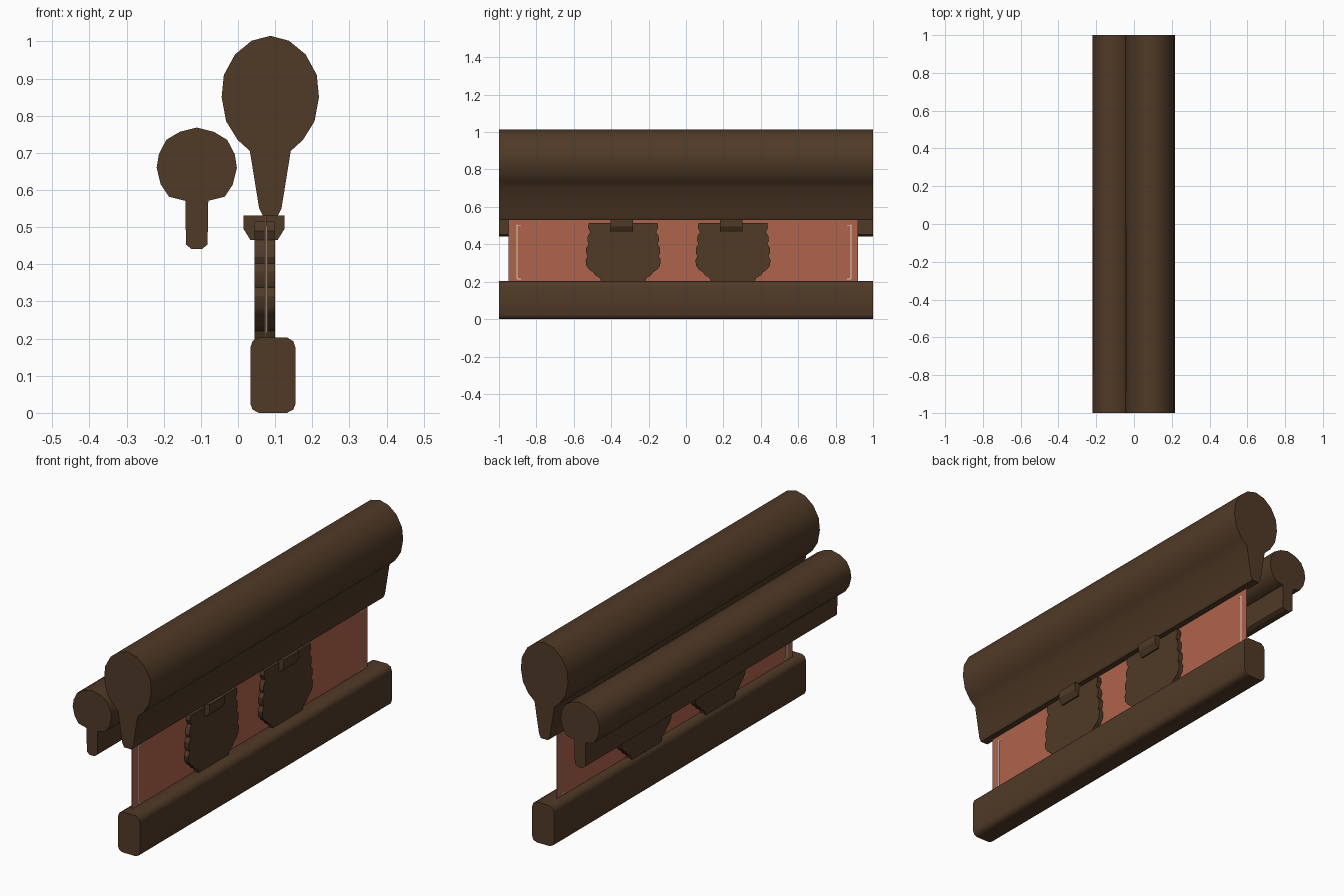
import bpy, bmesh, math

if "Cube" in bpy.data.objects:
    bpy.data.objects.remove(bpy.data.objects["Cube"])


def material(name, rgb):
    m = bpy.data.materials.new(name)
    m.diffuse_color = (*rgb, 1)
    m.use_nodes = True
    m.node_tree.nodes["Principled BSDF"].inputs["Base Color"].default_value = m.diffuse_color
    return m


WOOD = material("dark_wood", (0.080, 0.042, 0.020))
PANEL = material("terracotta", (0.43, 0.125, 0.07))
PALE = material("pale_trim", (0.80, 0.66, 0.55))


def finish(name, bm, mat, smooth=None):
    bmesh.ops.recalc_face_normals(bm, faces=bm.faces)
    me = bpy.data.meshes.new(name)
    bm.to_mesh(me)
    bm.free()
    me.materials.append(mat)
    ob = bpy.data.objects.new(name, me)
    bpy.context.collection.objects.link(ob)
    if smooth:
        bpy.ops.object.select_all(action='DESELECT')
        ob.select_set(True)
        bpy.context.view_layer.objects.active = ob
        bpy.ops.object.shade_smooth_by_angle(angle=math.radians(smooth))
    return ob


def extrude(name, points, axis, a, b, mat, smooth=None):
    """Extrude a profile (u, z) along 'y' (u is x) or along 'x' (u is y)."""
    bm = bmesh.new()
    def place(u, z, t):
        return (u, t, z) if axis == 'y' else (t, u, z)
    face = bm.faces.new([bm.verts.new(place(u, z, a)) for u, z in points])
    ext = bmesh.ops.extrude_face_region(bm, geom=[face])
    d = place(0, 0, b - a)
    bmesh.ops.translate(bm, vec=d, verts=[v for v in ext["geom"] if isinstance(v, bmesh.types.BMVert)])
    return finish(name, bm, mat, smooth)


def box(name, lo, hi, mat):
    pts = [(lo[1], lo[2]), (hi[1], lo[2]), (hi[1], hi[2]), (lo[1], hi[2])]
    return extrude(name, pts, 'x', lo[0], hi[0], mat)


def mirrored(half, centre):
    """Close a half outline of (offset, z) around a centre line."""
    right = [(centre + u, z) for u, z in half]
    left = [(centre - u, z) for u, z in reversed(half) if u > 1e-6]
    return right + left


# Main handrail: large oval head on a tapering stem
main_half = [(0, 1.015), (0.05, 1.002), (0.095, 0.965), (0.125, 0.91), (0.131, 0.85),
             (0.119, 0.785), (0.088, 0.735), (0.055, 0.705), (0.030, 0.55), (0.020, 0.53)]
extrude("main_handrail", mirrored(main_half, 0.087), 'y', -1, 1, WOOD, 45)

# Lower side handrail: smaller round head on a straight stem
side_half = [(0, 0.768), (0.045, 0.757), (0.082, 0.735), (0.102, 0.697), (0.108, 0.66),
             (0.097, 0.615), (0.075, 0.582), (0.031, 0.571), (0.029, 0.453), (0.014, 0.441)]
extrude("side_handrail", mirrored(side_half, -0.111), 'y', -1, 1, WOOD, 45)

# Bottom rail with eased corners
base_half = [(0.038, 0.203), (0.055, 0.193), (0.061, 0.175), (0.061, 0.025), (0.055, 0.009), (0.038, 0.002 - 0.002)]
extrude("bottom_rail", mirrored(base_half, 0.094), 'y', -1, 1, WOOD, 50)

# Thin infill panel with a pale bracket line at each end, on both faces
PX = 0.075
box("infill_panel", (PX - 0.002, -0.95, 0.195), (PX + 0.002, 0.92, 0.535), PANEL)
for label, y, s in (("front", -0.903, 1), ("back", 0.882, -1)):
    ends = sorted((y, y + s * 0.02))
    box(label + "_trim_line", (PX - 0.004, y - 0.003, 0.217), (PX + 0.004, y + 0.003, 0.505), PALE)
    for part, z in (("lower", 0.214), ("upper", 0.502)):
        box(f"{label}_{part}_trim_tick", (PX - 0.0035, ends[0], z - 0.002),
            (PX + 0.0035, ends[1], z + 0.002), PALE)

# Scalloped balusters, each with a small block under the handrail
scallop = [(0.183, 0.515), (0.188, 0.49), (0.176, 0.465), (0.189, 0.445), (0.192, 0.42), (0.184, 0.402),
           (0.198, 0.38), (0.197, 0.35), (0.190, 0.338), (0.201, 0.315), (0.197, 0.285), (0.182, 0.265),
           (0.160, 0.25), (0.150, 0.235), (0.125, 0.22), (0.115, 0.195)]
block_half = [(0.055, 0.532), (0.055, 0.495), (0.037, 0.466)]
for label, y in (("front", -0.336), ("back", 0.251)):
    extrude(label + "_baluster", mirrored(scallop, y), 'x', 0.044, 0.100, WOOD, 30)
    yb = y - 0.008
    extrude(label + "_block", mirrored(block_half, 0.070), 'y', yb - 0.06, yb + 0.06, WOOD)
